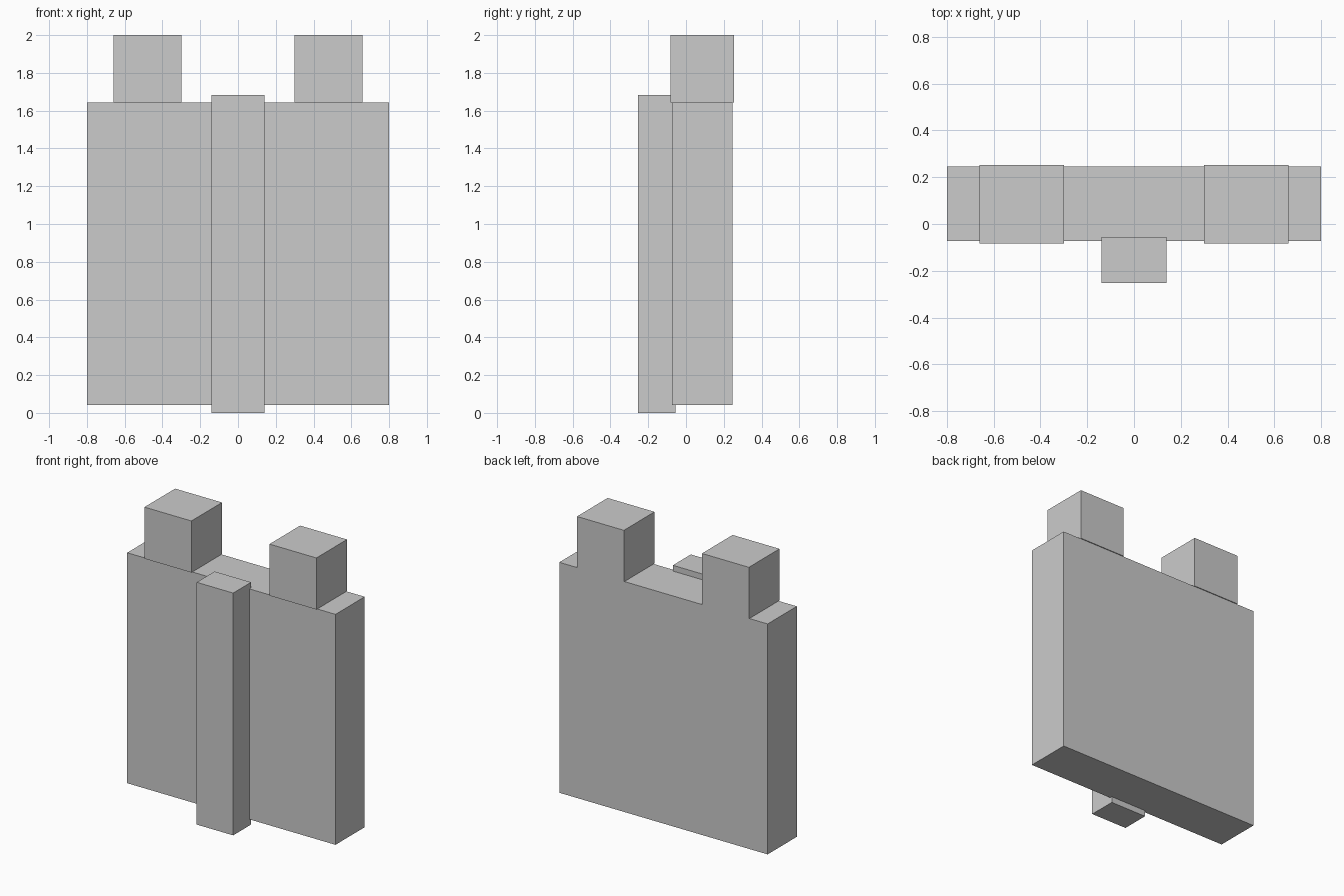
import bpy

if "Cube" in bpy.data.objects:
    bpy.data.objects.remove(bpy.data.objects["Cube"])


def box(name, x, y, z):
    """Box from (min, max) ranges on each axis."""
    bpy.ops.mesh.primitive_cube_add(size=1, location=[(a + b) / 2 for a, b in (x, y, z)])
    ob = bpy.context.object
    ob.name = name
    ob.scale = [b - a for a, b in (x, y, z)]
    bpy.ops.object.transform_apply(location=False, rotation=False, scale=True)
    return ob


# Main wall slab
box("wall_panel", (-0.80, 0.80), (-0.073, 0.247), (0.042, 1.642))

# Buttress down the middle of the front, slightly sunk into the wall
box("front_pilaster", (-0.14, 0.14), (-0.253, -0.056), (0.0, 1.682))

# Pair of battlement blocks, a little deeper than the wall
for side, cx in (("left", -0.48), ("right", 0.48)):
    box(f"merlon_{side}", (cx - 0.18, cx + 0.18), (-0.083, 0.253), (1.642, 2.0))
